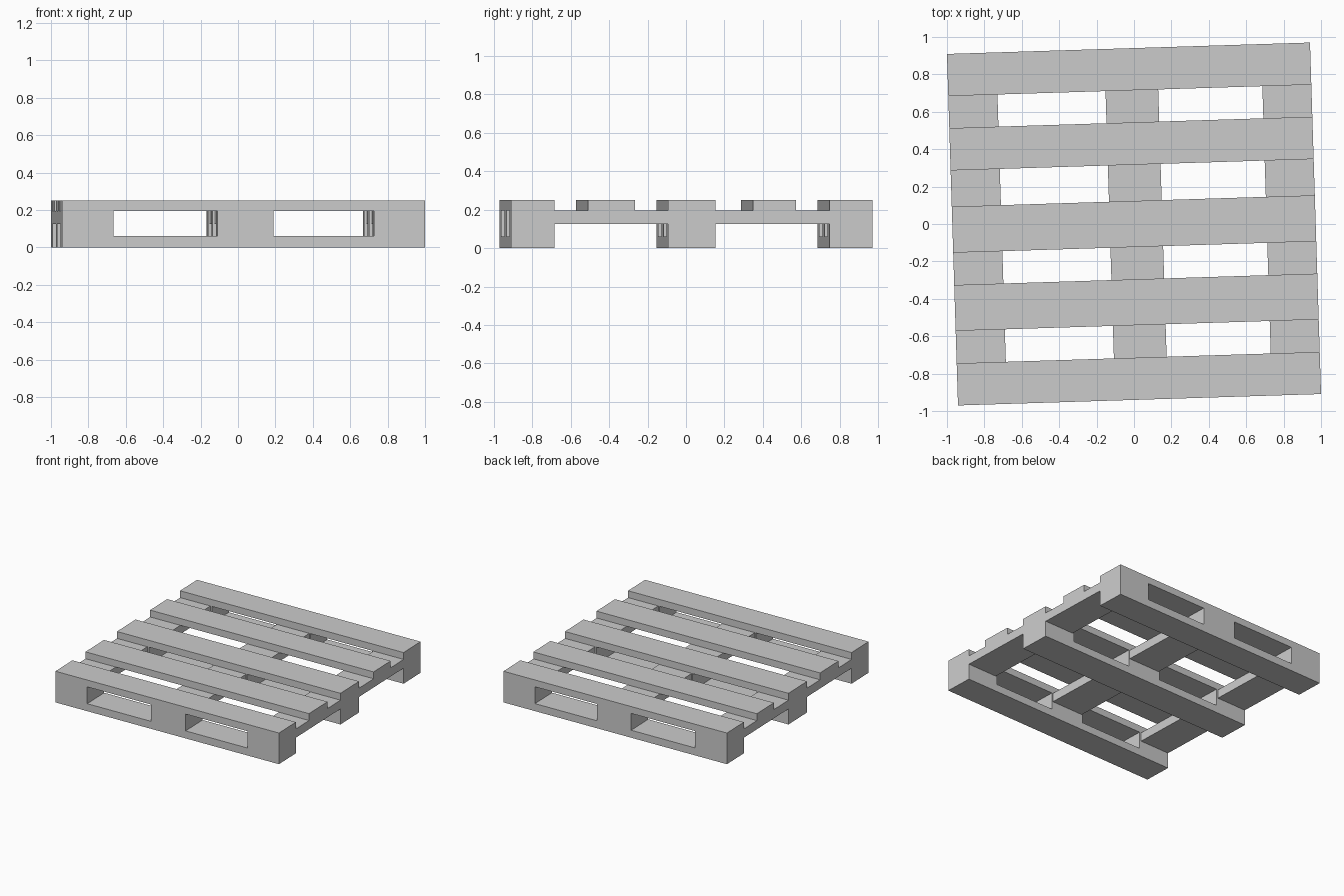
import bpy
import math
from mathutils import Matrix

cube = bpy.data.objects.get("Cube")
if cube:
    bpy.data.objects.remove(cube, do_unlink=True)

grey = bpy.data.materials.new("pale grey")
grey.use_nodes = True
colour = (0.6, 0.6, 0.6, 1)
grey.diffuse_color = colour
grey.node_tree.nodes["Principled BSDF"].inputs["Base Color"].default_value = colour

TURN = Matrix.Rotation(math.radians(1.8), 4, "Z")
HALF_WIDTH = 0.971
BASE_TOP, BEAM_BOTTOM, BEAM_TOP, DECK_TOP = 0.06, 0.125, 0.195, 0.25


def box(name, x, y, z):
    """Box between the low and high limits on each axis, turned with the pallet."""
    bpy.ops.mesh.primitive_cube_add(size=1)
    obj = bpy.context.object
    obj.name = name
    size = [hi - lo for lo, hi in (x, y, z)]
    centre = [(hi + lo) / 2 for lo, hi in (x, y, z)]
    obj.data.transform(TURN @ Matrix.Translation(centre) @ Matrix.Diagonal((*size, 1)))
    obj.data.materials.append(grey)


# Rows across the pallet (front to back) and columns along it (right to left)
supports = {"front": (-0.94, -0.715), "middle": (-0.123, 0.123), "back": (0.715, 0.94)}
extra_boards = {"front_inner": (-0.541, -0.296), "back_inner": (0.317, 0.543)}
columns = {"right": (-HALF_WIDTH, -0.695), "centre": (-0.139, 0.16),
           "left": (0.697, HALF_WIDTH)}
beams = {"right": (-HALF_WIDTH, -0.708), "centre": (-0.13, 0.152),
         "left": (0.709, HALF_WIDTH)}
full = (-HALF_WIDTH, HALF_WIDTH)

# Deck boards
for name, y in (supports | extra_boards).items():
    box(name + "_deck_board", full, y, (BEAM_TOP, DECK_TOP))

# Base boards and spacer blocks
for row, y in supports.items():
    box(row + "_base_board", full, y, (0, BASE_TOP))
    for column, x in columns.items():
        box(f"{row}_{column}_block", x, y, (BASE_TOP, BEAM_TOP))

# Beams filling the gaps between blocks
rows = list(supports.items())
for (row, near), (_, far) in zip(rows, rows[1:]):
    for column, x in beams.items():
        box(f"{row}_{column}_beam", x, (near[1], far[0]), (BEAM_BOTTOM, BEAM_TOP))
